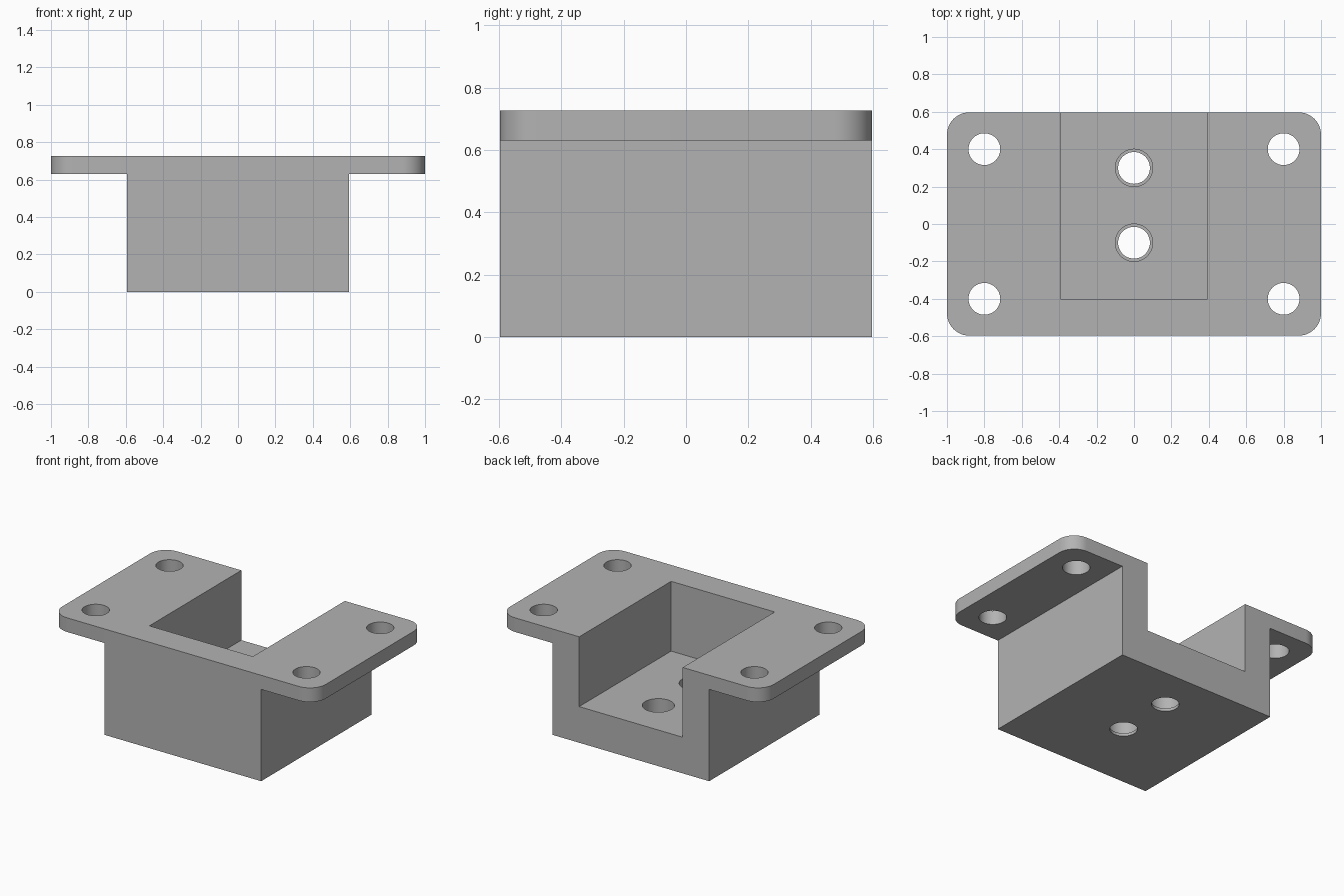
import bpy, bmesh, math

cube = bpy.data.objects.get("Cube")
if cube:
    bpy.data.objects.remove(cube, do_unlink=True)

# Overall sizes
HALF_X, HALF_Y, TOP = 1.0, 0.597, 0.727
FLANGE_Z, FLOOR_Z, LIP_Z = 0.63, 0.248, 0.02
CORNER_R = 0.12

grey = bpy.data.materials.new("plain grey")
grey.use_nodes = True
colour = (0.45, 0.45, 0.45, 1)
grey.diffuse_color = colour
grey.node_tree.nodes["Principled BSDF"].inputs["Base Color"].default_value = colour


def prism(name, outline, z0, z1):
    """Extrude a flat outline from z0 up to z1."""
    bm = bmesh.new()
    base = bm.faces.new([bm.verts.new((x, y, z0)) for x, y in outline])
    top = bmesh.ops.extrude_face_region(bm, geom=[base])["geom"]
    verts = [v for v in top if isinstance(v, bmesh.types.BMVert)]
    bmesh.ops.translate(bm, verts=verts, vec=(0, 0, z1 - z0))
    bmesh.ops.recalc_face_normals(bm, faces=bm.faces)
    mesh = bpy.data.meshes.new(name)
    bm.to_mesh(mesh)
    bm.free()
    mesh.materials.append(grey)
    obj = bpy.data.objects.new(name, mesh)
    bpy.context.collection.objects.link(obj)
    return obj


def rectangle(x0, x1, y0, y1):
    return [(x0, y0), (x1, y0), (x1, y1), (x0, y1)]


def circle(cx, cy, r, n=48):
    return [(cx + r * math.cos(math.tau * i / n), cy + r * math.sin(math.tau * i / n))
            for i in range(n)]


def rounded_rectangle(hx, hy, r, steps=12):
    points = []
    for k, (sx, sy) in enumerate([(1, 1), (-1, 1), (-1, -1), (1, -1)]):
        for i in range(steps + 1):
            a = math.pi / 2 * (k + i / steps)
            points.append((sx * (hx - r) + r * math.cos(a), sy * (hy - r) + r * math.sin(a)))
    return points


def combine(target, tool, operation):
    """Boolean the tool into the target, then discard the tool."""
    tool.hide_render = True
    mod = target.modifiers.new("combine", 'BOOLEAN')
    mod.operation, mod.object, mod.solver = operation, tool, 'EXACT'
    bpy.context.view_layer.objects.active = target
    bpy.ops.object.modifier_apply(modifier=mod.name)
    bpy.data.objects.remove(tool, do_unlink=True)


# Solid body with the rounded mounting flange on top
bracket = prism("mounting_bracket", rectangle(-0.594, 0.594, -HALF_Y, HALF_Y), 0, TOP)
flange = prism("flange", rounded_rectangle(HALF_X, HALF_Y, CORNER_R), FLANGE_Z, TOP)
combine(bracket, flange, 'UNION')

# Pocket open at the top and the back
combine(bracket, prism("pocket", rectangle(-0.393, 0.393, -0.4, 1), FLOOR_Z, 1), 'DIFFERENCE')

# Four screw holes through the flange
for x in (-0.8, 0.8):
    for y in (-0.4, 0.4):
        combine(bracket, prism("screw_hole", circle(x, y, 0.085), 0.5, 1), 'DIFFERENCE')

# Two stepped holes through the floor
for y in (-0.1, 0.3):
    combine(bracket, prism("floor_bore", circle(0, y, 0.1), LIP_Z, 0.5), 'DIFFERENCE')
    combine(bracket, prism("floor_hole", circle(0, y, 0.085), -0.1, 0.5), 'DIFFERENCE')

# Smooth round walls, crisp edges
bpy.ops.object.select_all(action='DESELECT')
bracket.select_set(True)
bpy.context.view_layer.objects.active = bracket
bpy.ops.object.shade_smooth_by_angle(angle=math.radians(30))
